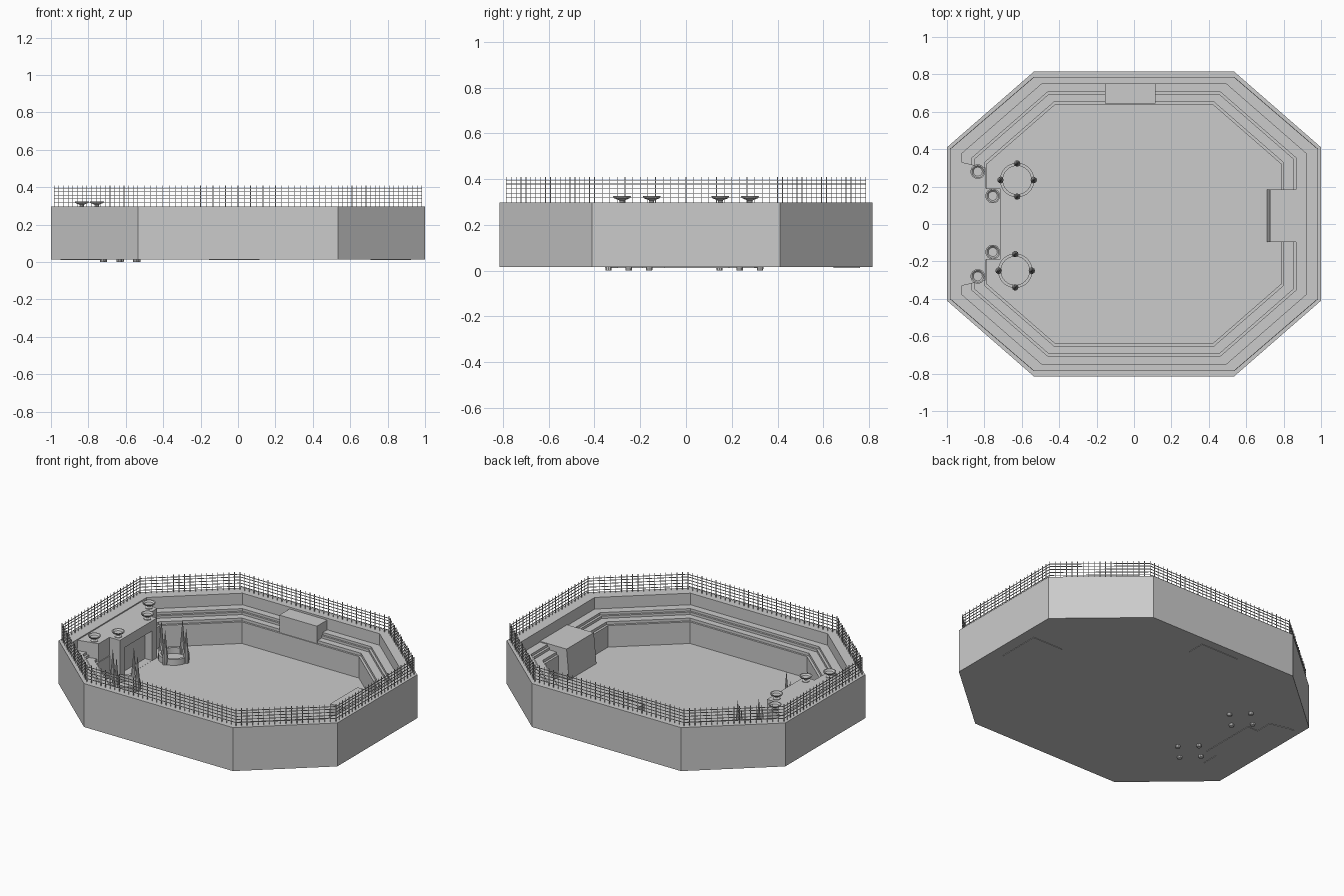
import bpy, bmesh, math
from mathutils import Vector, Matrix

if "Cube" in bpy.data.objects:
    bpy.data.objects.remove(bpy.data.objects["Cube"])

OCT = [(0.535, -0.815), (1, -0.41), (1, 0.41), (0.535, 0.815),
       (-0.535, 0.815), (-1, 0.41), (-1, -0.41), (-0.535, -0.815)]


def finish(bm, name):
    bmesh.ops.recalc_face_normals(bm, faces=bm.faces[:])
    me = bpy.data.meshes.new(name)
    bm.to_mesh(me)
    bm.free()
    ob = bpy.data.objects.new(name, me)
    bpy.context.collection.objects.link(ob)
    return ob


def smooth(ob):
    bpy.ops.object.select_all(action='DESELECT')
    ob.select_set(True)
    bpy.context.view_layer.objects.active = ob
    bpy.ops.object.shade_smooth_by_angle(angle=math.radians(35))


def loft(name, rings, caps=True, closed=False):
    """Skin a list of equal-length point rings."""
    bm = bmesh.new()
    vs = [[bm.verts.new(p) for p in r] for r in rings]
    n = len(vs[0])
    pairs = list(zip(vs, vs[1:])) + ([(vs[-1], vs[0])] if closed else [])
    for a, b in pairs:
        for i in range(n):
            j = (i + 1) % n
            bm.faces.new((a[i], a[j], b[j], b[i]))
    if caps and not closed:
        bm.faces.new(vs[0])
        bm.faces.new(vs[-1])
    return finish(bm, name)


def prism(name, outline, z0, z1):
    return loft(name, [[(x, y, z) for x, y in outline] for z in (z0, z1)])


def box(name, x0, x1, y0, y1, z0, z1):
    return prism(name, [(x0, y0), (x1, y0), (x1, y1), (x0, y1)], z0, z1)


def lathe(name, profile, cx, cy, n=24, closed=False):
    rings = [[(cx + r * math.cos(2 * math.pi * i / n), cy + r * math.sin(2 * math.pi * i / n), z)
              for i in range(n)] for r, z in profile]
    ob = loft(name, rings, True, closed)
    smooth(ob)
    return ob


# Arena shell: outer wall, rim, walkway, seating steps, floor
profile = [(1, 0.015), (1, 0.297), (0.92, 0.297), (0.92, 0.222), (0.865, 0.222),
           (0.865, 0.206), (0.85, 0.206), (0.85, 0.19), (0.80, 0.19),
           (0.80, 0.172), (0.785, 0.172), (0.785, 0.032)]
loft("arena_shell", [[(x * s, y * s, z) for x, y in OCT] for s, z in profile])

# Gatehouse with stepped plan and a recessed doorway
half = [(-0.95, 0.33), (-0.92, 0.33), (-0.79, 0.30), (-0.79, 0.19), (-0.715, 0.19)]
plan = half + [(x, -y) for x, y in reversed(half)]
gate = prism("gatehouse", plan, 0.012, 0.29)
cutter = box("doorway_cutter", -0.765, -0.70, -0.14, 0.14, 0.033, 0.225)
cutter.hide_render = True
cutter.hide_viewport = True
mod = gate.modifiers.new("doorway", 'BOOLEAN')
mod.object = cutter
mod.solver = 'EXACT'

# Spectator boxes
box("back_box", -0.155, 0.115, 0.645, 0.76, 0.012, 0.285)
stand = loft("right_box", [[(x, -0.095, z), (0.925, -0.095, z), (0.925, 0.185, z), (x, 0.185, z)]
                           for x, z in ((0.708, 0.012), (0.728, 0.228))])

# Fire bowls on the gatehouse
bowl = [(0.022, 0.285), (0.022, 0.294), (0.010, 0.299), (0.012, 0.307), (0.034, 0.316),
        (0.039, 0.325), (0.032, 0.325), (0.024, 0.316)]
for s in (1, -1):
    for x, y in ((-0.835, 0.28), (-0.755, 0.15)):
        lathe("fire_bowl", bowl, x, y * s)

# Pit rings with four tall spikes each
for cx, cy in ((-0.625, 0.235), (-0.635, -0.25)):
    lathe("pit_ring", [(0.092, 0.02), (0.092, 0.07), (0.076, 0.07), (0.076, 0.02)],
          cx, cy, 32, True)
    for k in range(4):
        a = k * math.pi / 2
        lathe("pit_spike", [(0.014, 0.0), (0.016, 0.035), (0.017, 0.075), (0.012, 0.12),
                            (0.006, 0.19), (0.001, 0.25)],
              cx + 0.089 * math.cos(a), cy + 0.089 * math.sin(a), 10)

# Wire fence around the rim
fence_pts = [Vector((math.copysign(0.535 if abs(x) < 0.9 else 0.983, x),
                     math.copysign(0.785 if abs(x) < 0.9 else 0.40, y), 0)) for x, y in OCT]
bm = bmesh.new()


def bar(a, b, t):
    d = b - a
    m = (Matrix.Translation((a + b) / 2) @ d.to_track_quat('Z', 'Y').to_matrix().to_4x4()
         @ Matrix.Diagonal((t, t, d.length, 1)))
    bmesh.ops.create_cube(bm, size=1, matrix=m)


for i, a in enumerate(fence_pts):
    b = fence_pts[(i + 1) % 8]
    for z in (0.318, 0.338, 0.358, 0.378, 0.395):
        up = Vector((0, 0, z))
        bar(a + up, b + up, 0.0035)
    n = round((b - a).length / 0.033)
    for k in range(n):
        p = a.lerp(b, k / n)
        bar(p + Vector((0, 0, 0.29)), p + Vector((0, 0, 0.41)), 0.003)
finish(bm, "rim_fence")
